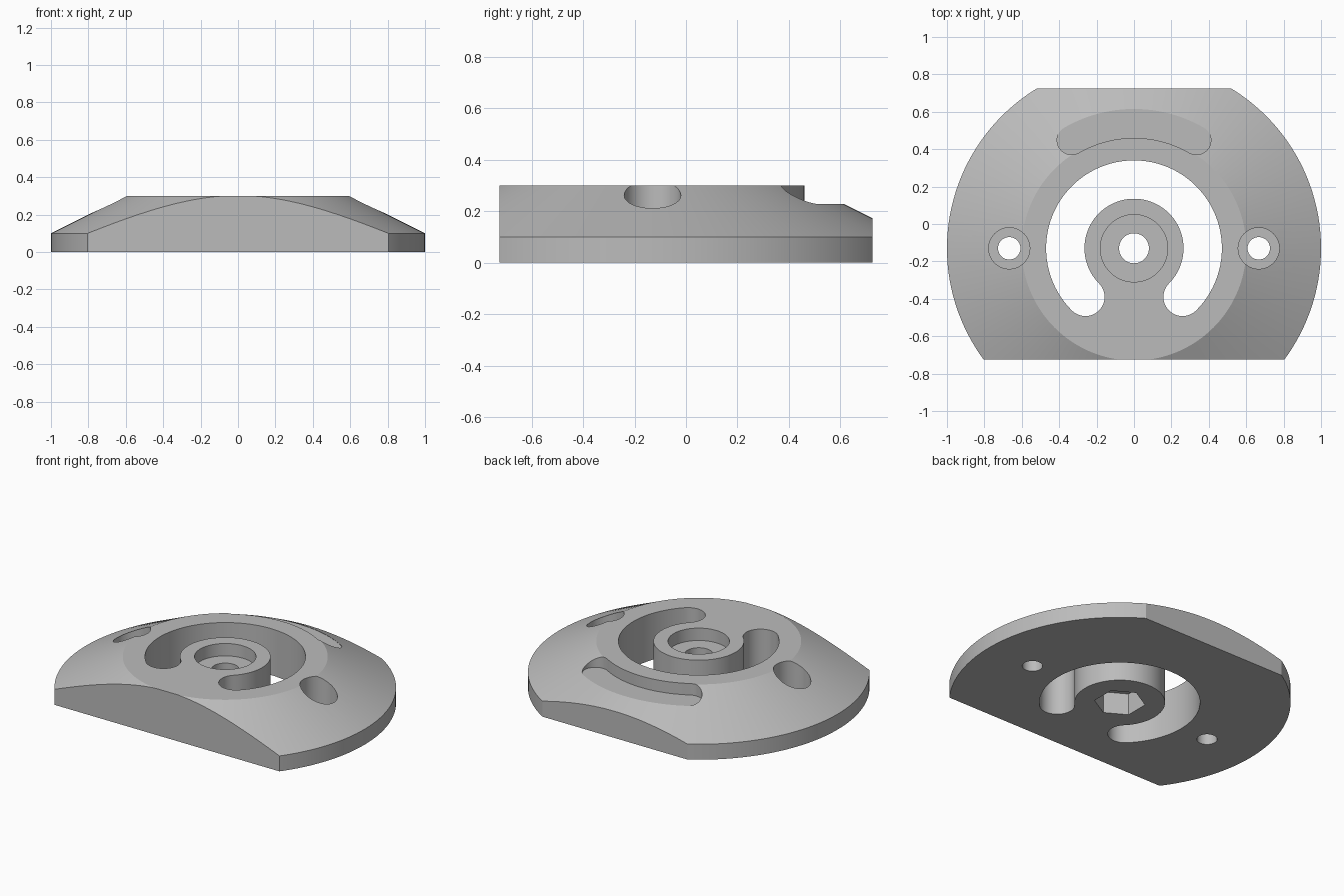
import bpy
import bmesh
from math import cos, sin, pi, radians

cube = bpy.data.objects.get("Cube")
if cube:
    bpy.data.objects.remove(cube, do_unlink=True)

CY = -0.13      # centre of the disc and hub
TOP = 0.3       # height of the flat crown
ABOVE, BELOW = 0.5, -0.2


def ring(radius, count, turn=0.0, x=0.0):
    return [(x + radius * cos(turn + 2 * pi * i / count),
             CY + radius * sin(turn + 2 * pi * i / count)) for i in range(count)]


def arc_slot(inner, outer, start, end, steps=72, cap_steps=20):
    """Outline of a curved slot with round ends; angles in degrees."""
    a, b = radians(start), radians(end)
    mid, cap = (inner + outer) / 2, (outer - inner) / 2
    pts = []
    for i in range(steps + 1):
        t = a + (b - a) * i / steps
        pts.append((outer * cos(t), outer * sin(t)))
    for i in range(1, cap_steps):
        t = b + pi * i / cap_steps
        pts.append((mid * cos(b) + cap * cos(t), mid * sin(b) + cap * sin(t)))
    for i in range(steps + 1):
        t = b + (a - b) * i / steps
        pts.append((inner * cos(t), inner * sin(t)))
    for i in range(1, cap_steps):
        t = a + pi + pi * i / cap_steps
        pts.append((mid * cos(a) + cap * cos(t), mid * sin(a) + cap * sin(t)))
    return [(x, y + CY) for x, y in pts]


def loft(name, layers):
    """Closed solid through matching outlines, each given as (outline, z)."""
    bm = bmesh.new()
    loops = [[bm.verts.new((x, y, z)) for x, y in pts] for pts, z in layers]
    bm.faces.new(list(reversed(loops[0])))
    bm.faces.new(loops[-1])
    for low, high in zip(loops, loops[1:]):
        for i in range(len(low)):
            j = (i + 1) % len(low)
            bm.faces.new((low[i], low[j], high[j], high[i]))
    bmesh.ops.recalc_face_normals(bm, faces=bm.faces)
    mesh = bpy.data.meshes.new(name)
    bm.to_mesh(mesh)
    bm.free()
    obj = bpy.data.objects.new(name, mesh)
    bpy.context.collection.objects.link(obj)
    return obj


# Domed disc: short upright rim, sloping shoulder, flat crown
plate = loft("mounting_plate", [(ring(1.0, 144), 0), (ring(1.0, 144), 0.1),
                                (ring(0.6, 144), TOP)])


def carve(cutter, operation="DIFFERENCE"):
    cutter.hide_render = True
    mod = plate.modifiers.new(cutter.name, "BOOLEAN")
    mod.operation = operation
    mod.solver = "EXACT"
    mod.object = cutter
    bpy.context.view_layer.objects.active = plate
    bpy.ops.object.modifier_apply(modifier=mod.name)
    bpy.data.objects.remove(cutter, do_unlink=True)


def cut(name, outline, bottom, top):
    carve(loft(name, [(outline, bottom), (outline, top)]))


# Straight front and back sides
sides = [(-2, -0.725), (2, -0.725), (2, 0.725), (-2, 0.725)]
carve(loft("flat_sides", [(sides, BELOW), (sides, ABOVE)]), "INTERSECT")

# Open channel round the hub, leaving a bridge at the front
cut("hub_channel", arc_slot(0.265, 0.47, -45, 225), BELOW, ABOVE)

# Shallow curved recess at the back
cut("back_recess", arc_slot(0.59, 0.745, 60, 120), 0.226, ABOVE)

# Hub: bolt hole, round recess on top, hexagonal nut pocket underneath
cut("bolt_hole", ring(0.08, 48), BELOW, ABOVE)
cut("hub_recess", ring(0.18, 72), 0.22, ABOVE)
cut("nut_pocket", ring(0.15, 6, pi / 6), BELOW, 0.14)

# Countersunk screw holes on both sides
for side in (-1, 1):
    cut("screw_hole", ring(0.06, 40, x=side * 0.667), BELOW, ABOVE)
    cut("screw_recess", ring(0.11, 56, x=side * 0.667), 0.1, ABOVE)

# Plain grey finish
grey = bpy.data.materials.new("plain_grey")
grey.use_nodes = True
colour = (0.5, 0.5, 0.5, 1)
grey.diffuse_color = colour
grey.node_tree.nodes["Principled BSDF"].inputs["Base Color"].default_value = colour
plate.data.materials.clear()
plate.data.materials.append(grey)

bpy.ops.object.select_all(action="DESELECT")
plate.select_set(True)
bpy.context.view_layer.objects.active = plate
bpy.ops.object.shade_smooth_by_angle(angle=radians(25))
